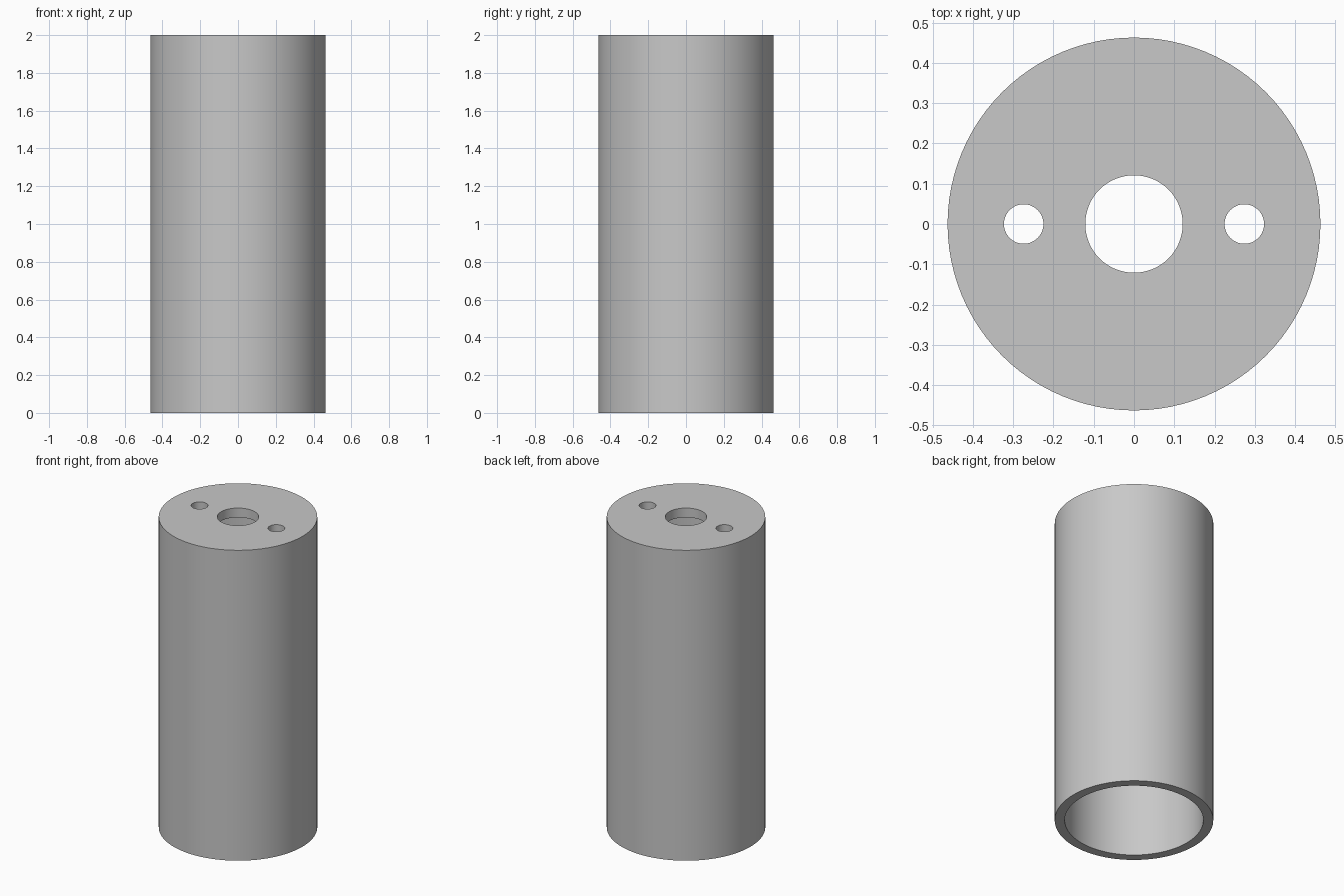
import bpy
import math

if "Cube" in bpy.data.objects:
    bpy.data.objects.remove(bpy.data.objects["Cube"], do_unlink=True)

HEIGHT = 2.0
OUTER_RADIUS = 0.463
BORE_RADIUS = 0.405
LID = 0.06

grey = bpy.data.materials.new("plain_grey")
grey.use_nodes = True
colour = (0.58, 0.58, 0.58, 1)
grey.diffuse_color = colour
grey.node_tree.nodes["Principled BSDF"].inputs["Base Color"].default_value = colour


def cylinder(name, radius, bottom, top, x=0, sides=96):
    bpy.ops.mesh.primitive_cylinder_add(
        vertices=sides, radius=radius, depth=top - bottom,
        location=(x, 0, (bottom + top) / 2))
    obj = bpy.context.object
    obj.name = name
    obj.data.materials.append(grey)
    return obj


def cut(body, cutter):
    cutter.hide_render = True
    mod = body.modifiers.new(cutter.name, "BOOLEAN")
    mod.operation = "DIFFERENCE"
    mod.solver = "EXACT"
    mod.object = cutter
    bpy.context.view_layer.objects.active = body
    bpy.ops.object.modifier_apply(modifier=mod.name)
    bpy.data.objects.remove(cutter, do_unlink=True)


# Closed-top tube
tube = cylinder("capped_tube", OUTER_RADIUS, 0, HEIGHT)

# Wide bore, open at the bottom and stopping under the lid
cut(tube, cylinder("bore_cutter", BORE_RADIUS, -0.2, HEIGHT - LID))

# Central hole and a smaller hole on each side, through the lid
for name, x, radius in (("centre_hole", 0, 0.121),
                        ("left_hole", 0.274, 0.049),
                        ("right_hole", -0.274, 0.049)):
    cut(tube, cylinder(name, radius, HEIGHT - 0.2, HEIGHT + 0.2, x, 64))

# Smooth round walls with crisp rims
bpy.ops.object.select_all(action="DESELECT")
tube.select_set(True)
bpy.context.view_layer.objects.active = tube
bpy.ops.object.shade_smooth_by_angle(angle=math.radians(30))
